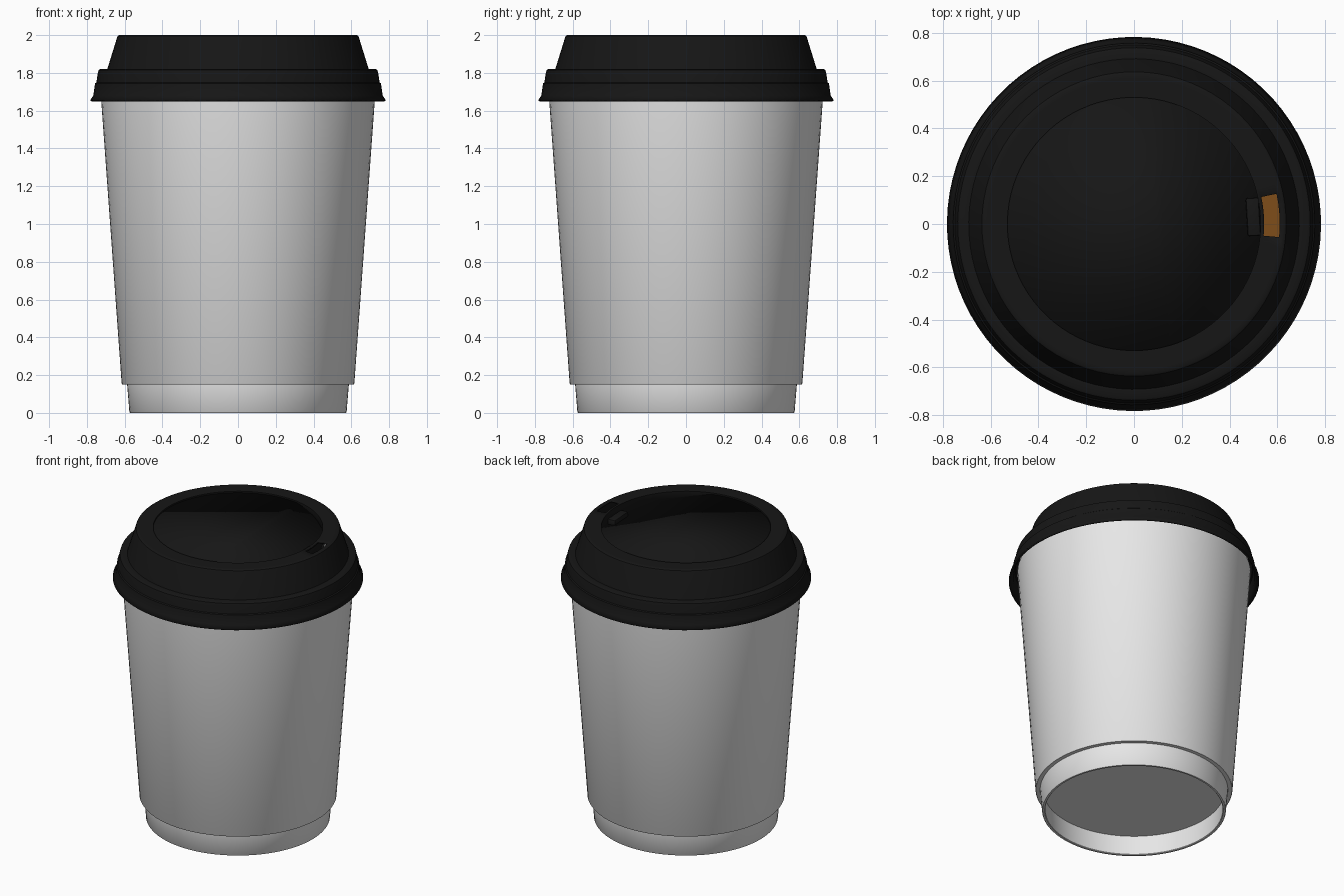
import bpy, bmesh, math

if "Cube" in bpy.data.objects:
    bpy.data.objects.remove(bpy.data.objects["Cube"], do_unlink=True)

SEG = 84                    # sides of every round part
TURN = math.radians(3.4)    # the lid is turned slightly on the cup


def material(name, rgb, rough=0.6):
    m = bpy.data.materials.new(name)
    m.use_nodes = True
    m.diffuse_color = (*rgb, 1)
    bsdf = m.node_tree.nodes["Principled BSDF"]
    bsdf.inputs["Base Color"].default_value = (*rgb, 1)
    bsdf.inputs["Roughness"].default_value = rough
    return m


WHITE = material("white_paper", (0.8, 0.8, 0.8))
BLACK = material("black_plastic", (0.008, 0.008, 0.008))
COFFEE = material("coffee_brown", (0.21, 0.075, 0.010))


def finish(name, bm, mat, angle=35):
    """Turn a bmesh into a smooth object that keeps its sharp edges."""
    me = bpy.data.meshes.new(name)
    bm.to_mesh(me)
    bm.free()
    me.materials.append(mat)
    me.polygons.foreach_set("use_smooth", [True] * len(me.polygons))
    me.set_sharp_from_angle(angle=math.radians(angle))
    ob = bpy.data.objects.new(name, me)
    bpy.context.collection.objects.link(ob)
    return ob


def lathe(profile, skip=lambda ring, side: False):
    """Spin (radius, height) points around z, leaving out skipped faces."""
    bm = bmesh.new()
    rings = []
    for r, z in profile:
        rings.append([bm.verts.new((r * math.cos(a), r * math.sin(a), z))
                      for a in (2 * math.pi * i / SEG for i in range(SEG))])
    for k, (low, high) in enumerate(zip(rings, rings[1:])):
        for i in range(SEG):
            j = (i + 1) % SEG
            if not skip(k, i):
                bm.faces.new((low[i], low[j], high[j], high[i]))
    bmesh.ops.remove_doubles(bm, verts=bm.verts, dist=1e-5)
    return bm


def thicken(ob, thickness):
    mod = ob.modifiers.new("Thickness", "SOLIDIFY")
    mod.thickness = thickness
    mod.offset = -1


# Cup with a recessed bottom and a thin foot ring
finish("cup", lathe([(0, 0.14), (0.565, 0.14), (0.555, 0.004), (0.559, 0),
                     (0.571, 0), (0.575, 0.005), (0.587, 0.15), (0.715, 1.78),
                     (0.70, 1.78), (0.57, 0.16), (0, 0.16)]), WHITE)

# Outer sleeve around the cup
finish("sleeve", lathe([(0.58, 0.15), (0.612, 0.15), (0.616, 0.156),
                        (0.729, 1.72), (0.705, 1.72)]), WHITE)

# Drink surface seen through the sip hole
finish("coffee", lathe([(0.704, 1.60), (0, 1.60)]), COFFEE)

# Lid: flared skirt, stepped shoulder, raised crown and wall of the top recess
lid_profile = [(0.783, 1.655), (0.766, 1.68), (0.757, 1.745), (0.750, 1.75),
               (0.742, 1.80), (0.738, 1.815), (0.728, 1.82), (0.692, 1.82),
               (0.641, 1.985), (0.637, 1.995), (0.629, 2.0), (0.610, 2.0),
               (0.545, 2.0), (0.53, 2.0), (0.53, 1.895)]
HOLE_RING = lid_profile.index((0.610, 2.0))
lid = finish("lid", lathe(lid_profile, lambda k, i: k == HOLE_RING
                          and i in (SEG - 2, SEG - 1, 0, 1)), BLACK)
lid.rotation_euler.z = TURN
thicken(lid, 0.012)

# Recess floor: flat, then sloping down towards the sip hole
FOLD, SLOPE, FLOOR = 0.12, 0.17, 1.99
bm = bmesh.new()
bmesh.ops.create_circle(bm, cap_ends=True, segments=SEG, radius=0.53)
bmesh.ops.bisect_plane(bm, geom=bm.verts[:] + bm.edges[:] + bm.faces[:],
                       plane_co=(FOLD, 0, 0), plane_no=(1, 0, 0))
for v in bm.verts:
    v.co.z = FLOOR - SLOPE * max(0, v.co.x - FOLD)
floor = finish("lid_recess_floor", bm, BLACK, 5)
floor.rotation_euler.z = TURN
thicken(floor, 0.01)

# Small lip beside the sip hole
bm = bmesh.new()
bmesh.ops.create_cube(bm, size=1)
for v in bm.verts:
    v.co.x = 0.50 + v.co.x * 0.055
    v.co.y *= 0.16
    v.co.z = 1.935 + v.co.z * 0.05
bmesh.ops.bevel(bm, geom=bm.edges[:], offset=0.008, segments=2,
                affect='EDGES', profile=0.5)
finish("sip_hole_lip", bm, BLACK).rotation_euler.z = TURN
